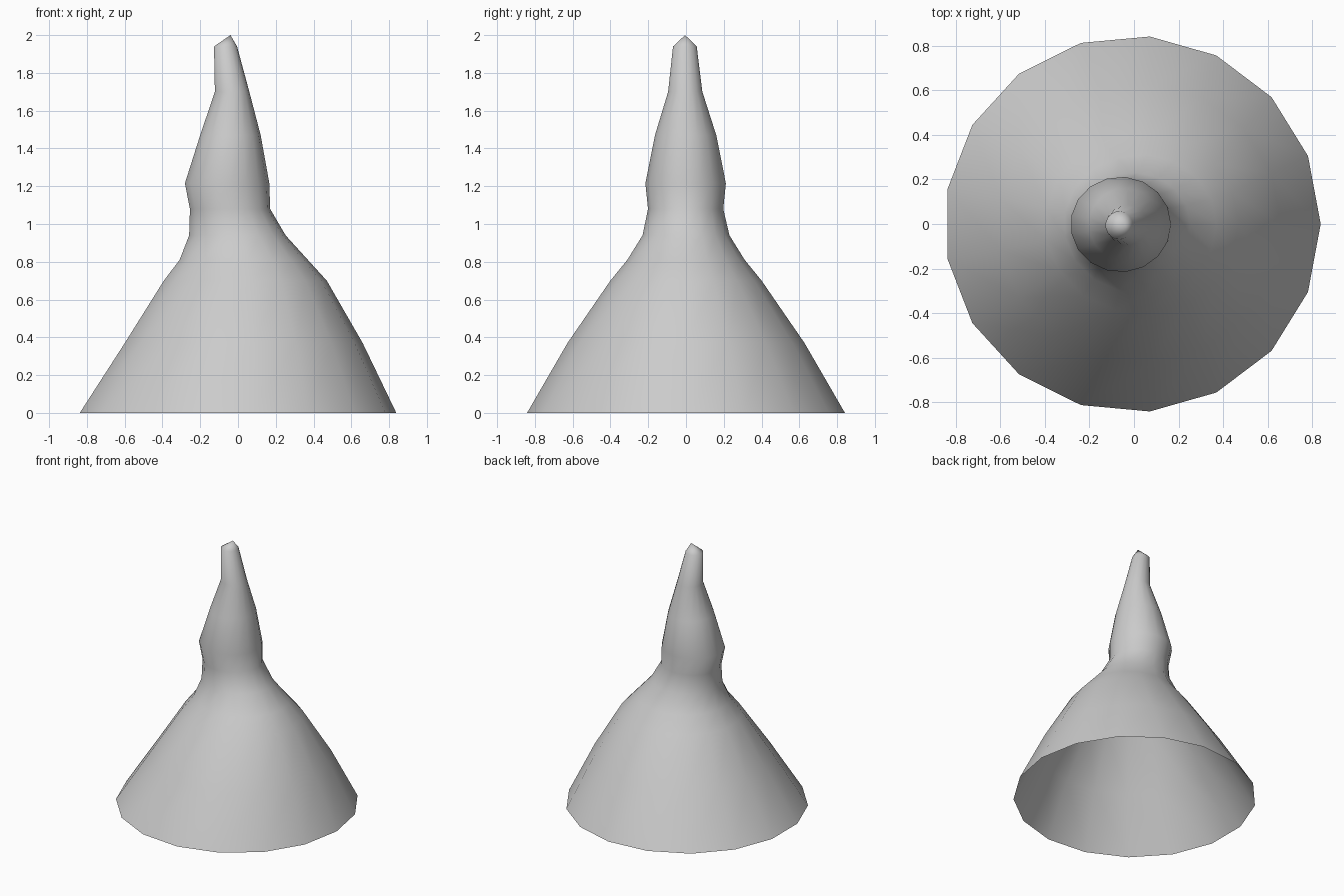
import bpy, bmesh
from math import cos, sin, pi

if "Cube" in bpy.data.objects:
    bpy.data.objects.remove(bpy.data.objects["Cube"])

SIDES = 17
# Each ring: height, left x, right x, back x-centre y, half depth
RINGS = [
    (0.00, -0.852, 0.838, 0.000, 0.845),
    (0.37, -0.610, 0.660, 0.000, 0.630),
    (0.70, -0.400, 0.470, 0.000, 0.402),
    (0.81, -0.315, 0.370, 0.000, 0.312),
    (0.94, -0.263, 0.252, 0.000, 0.231),
    (1.08, -0.258, 0.170, -0.002, 0.200),
    (1.215, -0.285, 0.166, -0.002, 0.214),
    (1.47, -0.203, 0.120, -0.002, 0.163),
    (1.70, -0.124, 0.060, -0.004, 0.091),
    (1.94, -0.128, -0.005, -0.006, 0.063),
]

# Crooked cone hat: open at the bottom, closed at the tip
bm = bmesh.new()
rings = []
for z, left, right, cy, depth in RINGS:
    cx, width = (left + right) / 2, (right - left) / 2
    rings.append([bm.verts.new((cx + width * cos(2 * pi * i / SIDES),
                                cy + depth * sin(2 * pi * i / SIDES), z))
                  for i in range(SIDES)])
for low, high in zip(rings, rings[1:]):
    for i in range(SIDES):
        j = (i + 1) % SIDES
        bm.faces.new((low[i], low[j], high[j], high[i]))

# Pointed tip
tip = bm.verts.new((-0.04, -0.005, 2.0))
for i in range(SIDES):
    bm.faces.new((rings[-1][i], rings[-1][(i + 1) % SIDES], tip))

for face in bm.faces:
    face.smooth = True
mesh = bpy.data.meshes.new("cone_hat")
bm.to_mesh(mesh)
bm.free()
hat = bpy.data.objects.new("cone_hat", mesh)
bpy.context.collection.objects.link(hat)
